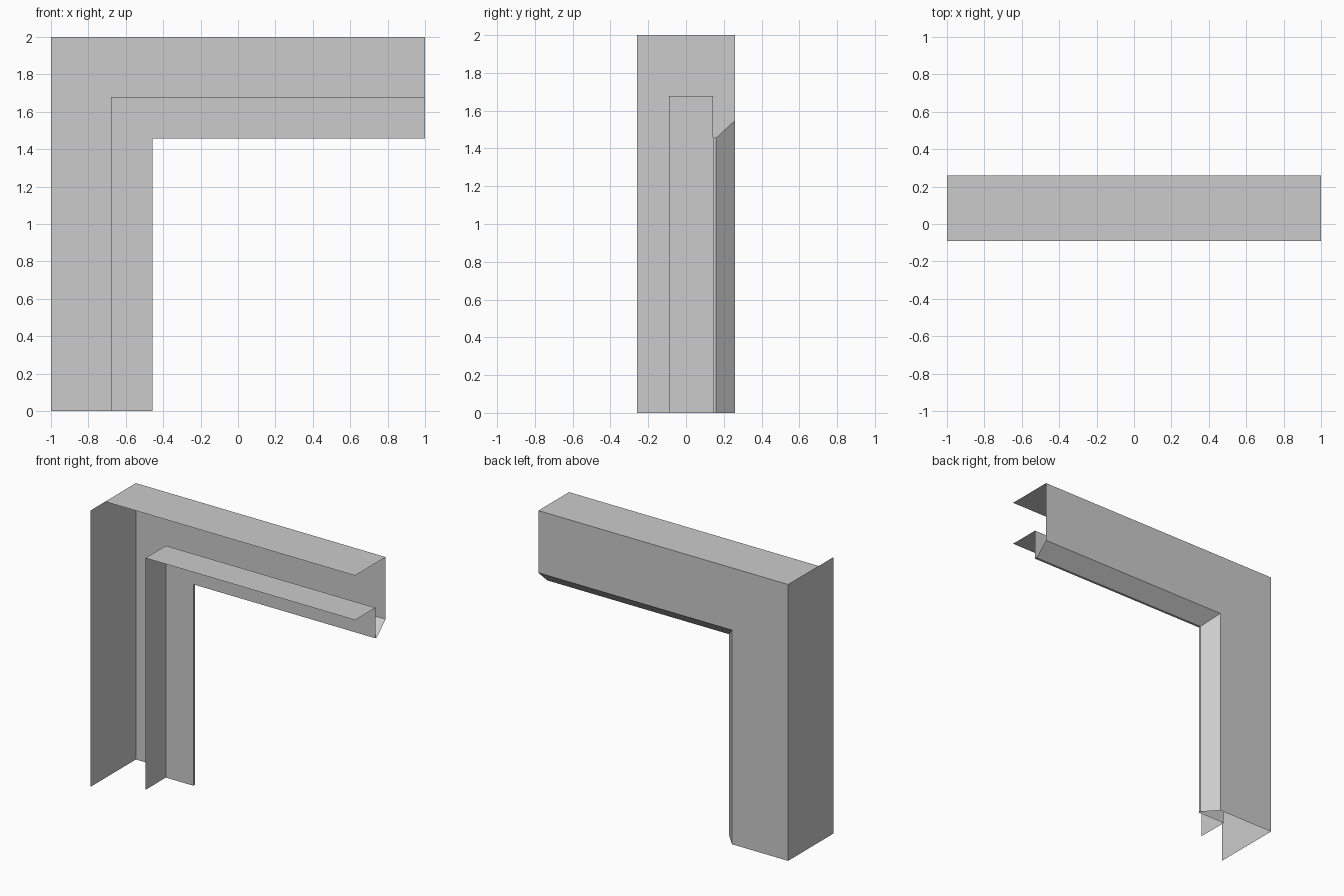
import bpy
import bmesh

cube = bpy.data.objects.get("Cube")
if cube:
    bpy.data.objects.remove(cube, do_unlink=True)

# Single flat colour
GREY = (0.6, 0.6, 0.6, 1)
mat = bpy.data.materials.new("light grey")
mat.use_nodes = True
mat.diffuse_color = GREY
mat.node_tree.nodes["Principled BSDF"].inputs["Base Color"].default_value = GREY

# Folded sheet cross-section: (inset from outer edge, y), after the outer lip
FOLDS = [(0, 0.26), (0.45, 0.26), (0.543, 0.16), (0.543, 0.143),
         (0.322, 0.143), (0.322, -0.09)]
LEG_LIP = (0, -0.26)
BEAM_LIP = (0, -0.09)


def leg_foot(d, y):
    return (d - 1, y, 0)


def mitre(d, y):
    return (d - 1, y, 2 - d)


def beam_end(d, y):
    return (1, y, 2 - d)


def sweep(bm, profile, start, end):
    """Stretch the open profile between two end cuts, normals outward."""
    rows = [[bm.verts.new(cut(*p)) for p in profile] for cut in (start, end)]
    for i in range(len(profile) - 1):
        bm.faces.new((rows[0][i], rows[1][i], rows[1][i + 1], rows[0][i + 1]))


# Upright leg and horizontal beam, joined along the mitre
bm = bmesh.new()
sweep(bm, [LEG_LIP] + FOLDS, leg_foot, mitre)
sweep(bm, [BEAM_LIP] + FOLDS, mitre, beam_end)
bmesh.ops.remove_doubles(bm, verts=bm.verts, dist=0.0001)

mesh = bpy.data.meshes.new("folded_corner_trim")
bm.to_mesh(mesh)
bm.free()
mesh.materials.append(mat)
trim = bpy.data.objects.new("folded_corner_trim", mesh)
bpy.context.collection.objects.link(trim)
